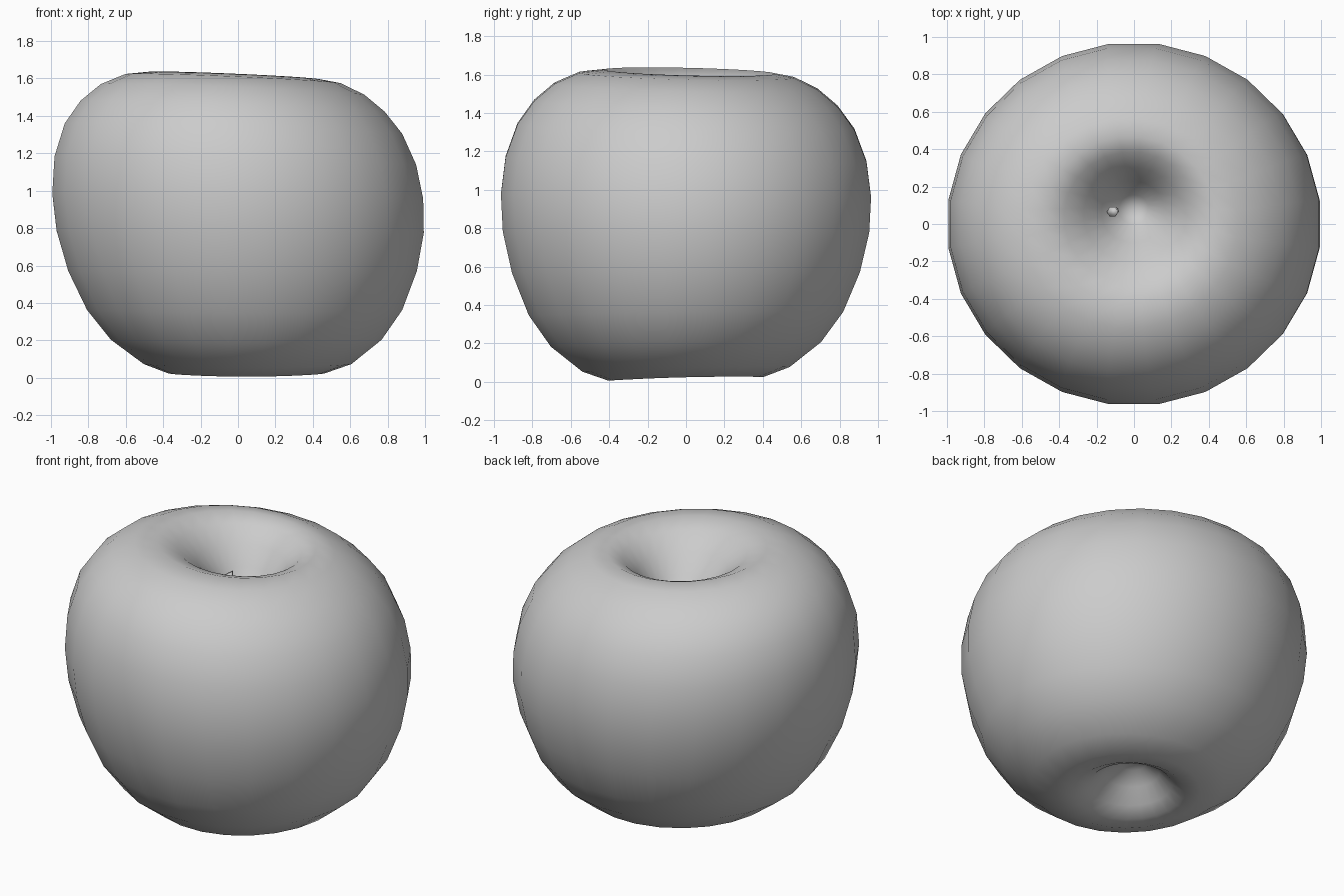
import bpy
import bmesh
import math
from mathutils import Vector

if "Cube" in bpy.data.objects:
    bpy.data.objects.remove(bpy.data.objects["Cube"], do_unlink=True)

SIDES = 24


def material(name, color):
    mat = bpy.data.materials.new(name)
    mat.use_nodes = True
    mat.diffuse_color = color
    mat.node_tree.nodes["Principled BSDF"].inputs["Base Color"].default_value = color
    return mat


def make_object(name, bm, mat):
    bmesh.ops.recalc_face_normals(bm, faces=bm.faces)
    mesh = bpy.data.meshes.new(name)
    bm.to_mesh(mesh)
    bm.free()
    mesh.materials.append(mat)
    for poly in mesh.polygons:
        poly.use_smooth = True
    obj = bpy.data.objects.new(name, mesh)
    bpy.context.collection.objects.link(obj)
    return obj


def skin(bm, rings):
    """Bridge consecutive rings of vertices with quads."""
    for low, high in zip(rings, rings[1:]):
        n = len(low)
        for i in range(n):
            j = (i + 1) % n
            bm.faces.new((low[i], low[j], high[j], high[i]))


grey = material("plain grey", (0.6, 0.6, 0.6, 1))

# Fruit body: profile from the bottom dimple, around the outside, to the stem hollow
profile = [
    (0.07, 0.21), (0.16, 0.15), (0.24, 0.07), (0.32, 0.025), (0.42, 0.02),
    (0.56, 0.07), (0.73, 0.20), (0.85, 0.36), (0.94, 0.57), (0.99, 0.78),
    (1.0, 0.97), (0.975, 1.16), (0.91, 1.33), (0.82, 1.45), (0.71, 1.54),
    (0.58, 1.598), (0.46, 1.615), (0.36, 1.575), (0.26, 1.49), (0.17, 1.38),
    (0.08, 1.26),
]


def body_point(radius, height, angle):
    """Slightly lopsided surface of revolution, with the stem hollow set back."""
    x = radius * math.cos(angle)
    y = radius * math.sin(angle) * 0.972
    if height > 0.65:
        z = height + (height - 0.65) * (-0.045 * x - 0.025 * y)
        x -= 0.07 * (height - 0.95) * min(1, radius)
    else:
        # the base is low at front and back, higher at the sides
        base = 1 - height / 0.65
        z = height + base * (0.025 * y + 0.01 * math.cos(2 * angle) * radius)
        x += (0.02 + 0.035 * base) * min(1, radius * 2)
    if height > 1:
        y += 0.09 * max(0, 1 - radius / 0.6)
    return Vector((x, y, z))


bm = bmesh.new()
rings = [[bm.verts.new(body_point(r, z, 2 * math.pi * (i + 0.5) / SIDES)) for i in range(SIDES)]
         for r, z in profile]
skin(bm, rings)
for ring, tip_height in ((rings[0], 0.22), (rings[-1], 1.21)):
    centre = sum((v.co for v in ring), Vector()) / SIDES
    tip = bm.verts.new((centre.x, centre.y, tip_height))
    for i in range(SIDES):
        bm.faces.new((ring[i], ring[(i + 1) % SIDES], tip))
make_object("fruit_body", bm, grey)

# Tiny stem stub against the wall of the hollow
bm = bmesh.new()
stem_rings = []
for x, y, z, r in ((-0.1, 0.07, 1.28, 0.02), (-0.115, 0.065, 1.39, 0.03)):
    stem_rings.append([bm.verts.new((x + r * math.cos(i * math.pi / 3),
                                     y + r * math.sin(i * math.pi / 3),
                                     z + 0.02 * math.cos(i * math.pi / 3)))
                       for i in range(6)])
skin(bm, stem_rings)
bm.faces.new(stem_rings[0])
bm.faces.new(stem_rings[-1])
make_object("stem", bm, grey)
bpy.context.view_layer.update()
